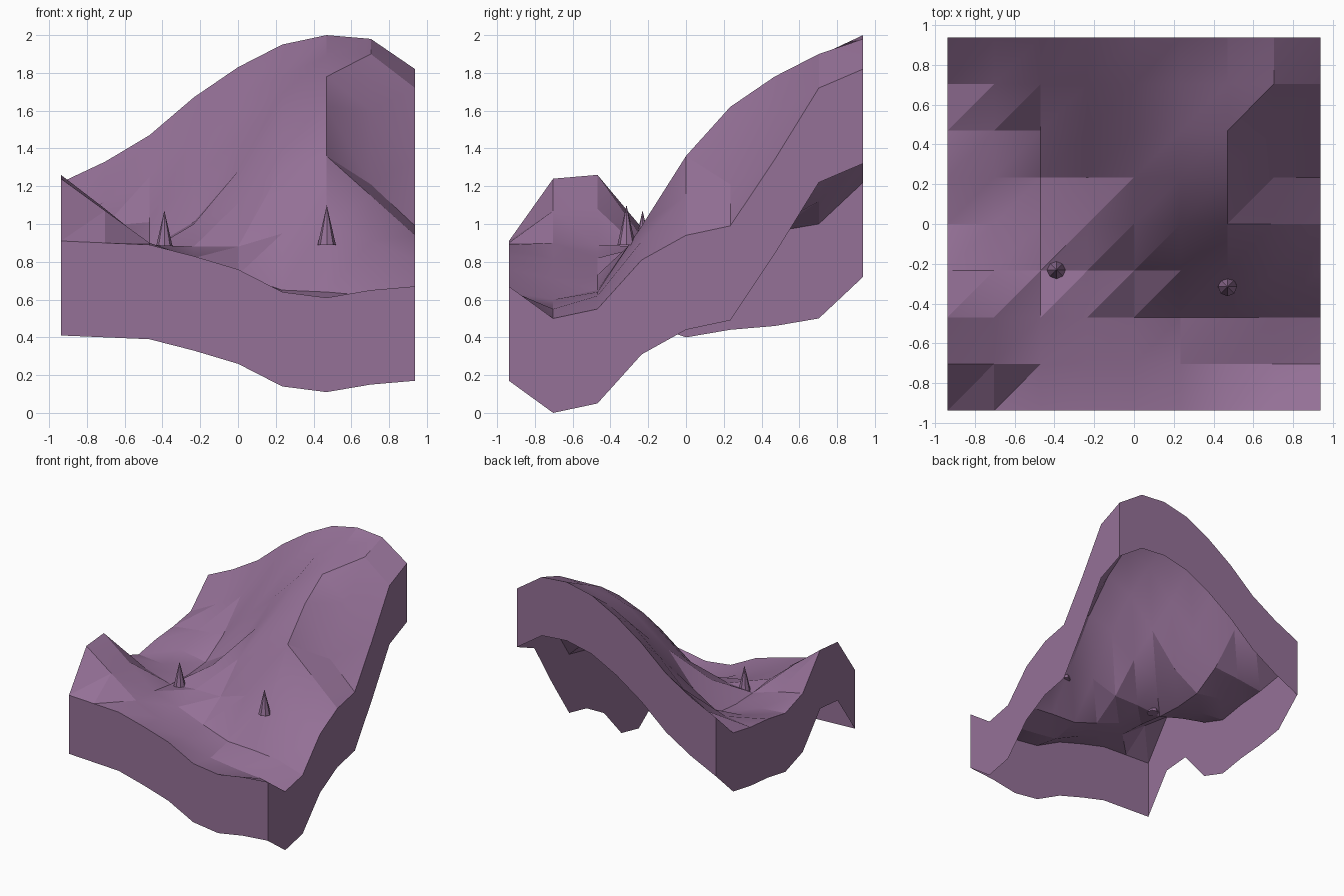
import bpy
import bmesh
import math

default = bpy.data.objects.get("Cube")
if default:
    bpy.data.objects.remove(default, do_unlink=True)

HALF = 0.9375      # half the width of the square patch
SKIRT_DEPTH = 0.5  # how far the side walls hang below the ground

# Ground heights in hundredths: one row per step from front to back,
# each row running from the model's right (-x) to its left (+x)
HEIGHTS = [
    [91, 90, 89, 83, 76, 64, 61, 65, 67],
    [124, 107, 90, 81, 71, 60, 57, 55, 50],
    [126, 108, 89, 82, 73, 65, 64, 62, 55],
    [98, 93, 86, 88, 88, 95, 99, 91, 81],
    [90, 88, 85, 100, 111, 130, 136, 115, 94],
    [94, 91, 87, 101, 128, 153, 162, 121, 99],
    [96, 99, 101, 124, 145, 169, 178, 160, 134],
    [100, 112, 125, 147, 166, 178, 189, 190, 172],
    [122, 133, 147, 167, 183, 195, 200, 198, 182],
]


def make_material(name, color):
    mat = bpy.data.materials.new(name)
    mat.use_nodes = True
    mat.diffuse_color = color
    for node in mat.node_tree.nodes:
        if node.type == 'BSDF_PRINCIPLED':
            node.inputs["Base Color"].default_value = color
    return mat


def make_object(name, bm, mat, crease=None):
    """Turn a bmesh into a linked object, optionally smoothed by angle."""
    mesh = bpy.data.meshes.new(name)
    bm.to_mesh(mesh)
    bm.free()
    mesh.materials.append(mat)
    obj = bpy.data.objects.new(name, mesh)
    bpy.context.collection.objects.link(obj)
    if crease is not None:
        bpy.ops.object.select_all(action='DESELECT')
        obj.select_set(True)
        bpy.context.view_layer.objects.active = obj
        bpy.ops.object.shade_smooth_by_angle(angle=math.radians(crease))
    return obj


def make_terrain(mat):
    """Hilly ground sheet with side walls, open underneath."""
    bm = bmesh.new()
    last = len(HEIGHTS) - 1
    step = 2 * HALF / last
    grid = [[bm.verts.new((col * step - HALF, row * step - HALF, h / 100))
             for col, h in enumerate(line)]
            for row, line in enumerate(HEIGHTS)]

    # Two triangles per cell, split along the same diagonal
    for row in range(last):
        for col in range(last):
            a, b = grid[row][col], grid[row][col + 1]
            c, d = grid[row + 1][col + 1], grid[row + 1][col]
            bm.faces.new((a, b, c))
            bm.faces.new((a, c, d))

    # Side walls follow the outline down by a constant depth
    border = [edge for edge in bm.edges if edge.is_boundary]
    walls = bmesh.ops.extrude_edge_only(bm, edges=border)
    lower = [v for v in walls["geom"] if isinstance(v, bmesh.types.BMVert)]
    bmesh.ops.translate(bm, verts=lower, vec=(0, 0, -SKIRT_DEPTH))
    bmesh.ops.recalc_face_normals(bm, faces=bm.faces)

    # Make sure the ground faces upward
    bm.normal_update()
    if sum(f.normal.z for f in bm.faces) < 0:
        bmesh.ops.reverse_faces(bm, faces=bm.faces)
    return make_object("terrain", bm, mat, crease=22)


def make_spike(name, x, y, base, mat):
    """Small pointed cone standing on the ground."""
    height = 0.21
    bm = bmesh.new()
    bmesh.ops.create_cone(bm, cap_ends=True, segments=8,
                          radius1=0.048, radius2=0, depth=height)
    bmesh.ops.translate(bm, verts=bm.verts, vec=(x, y, base + height / 2))
    return make_object(name, bm, mat)


purple = make_material("dusty_purple", (0.30, 0.165, 0.31, 1))
make_terrain(purple)
make_spike("right_spike", -0.39, -0.23, 0.862, purple)
make_spike("left_spike", 0.47, -0.315, 0.89, purple)
